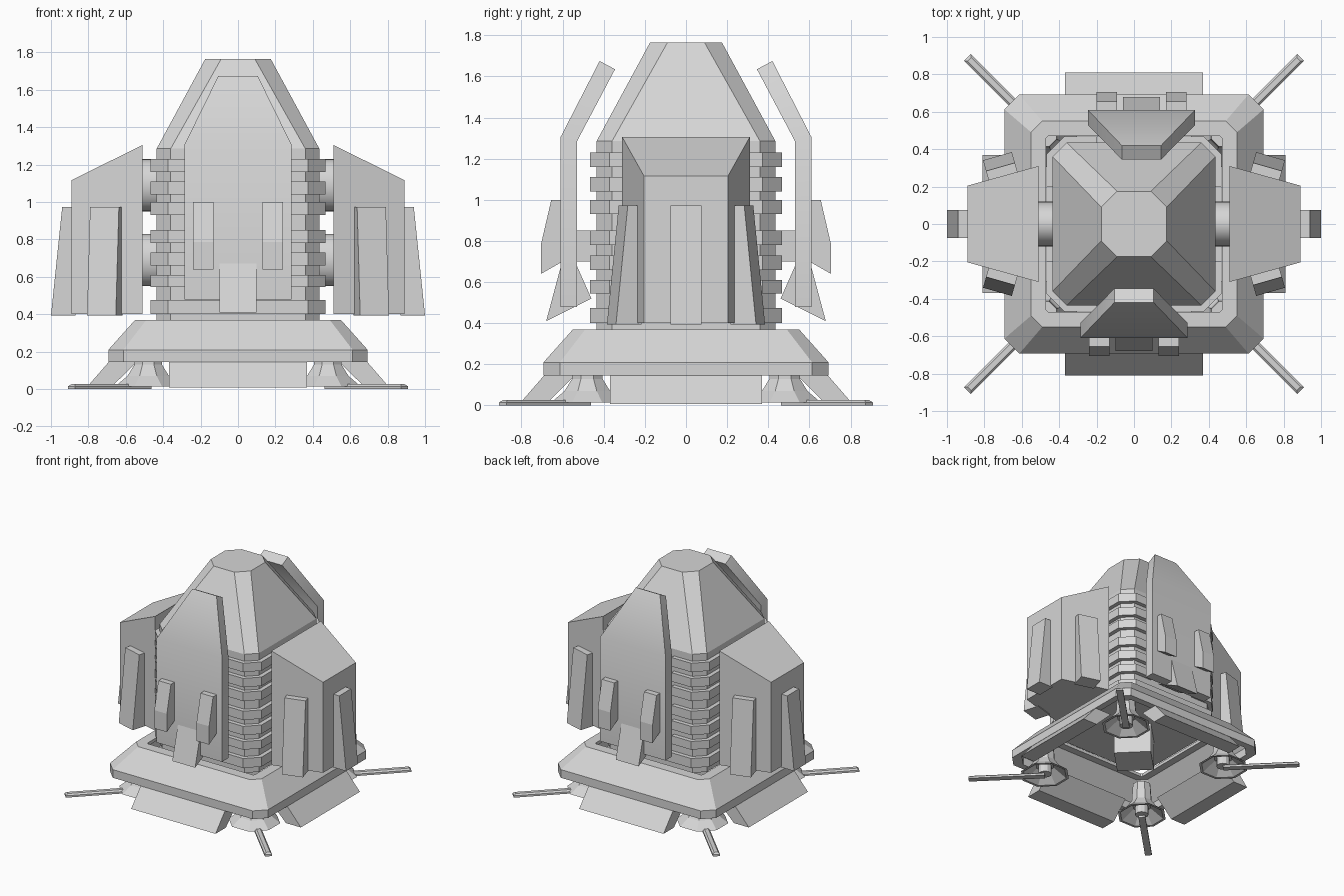
import bpy, bmesh, math
from mathutils import Matrix

if "Cube" in bpy.data.objects:
    bpy.data.objects.remove(bpy.data.objects["Cube"])

grey = bpy.data.materials.new("hull_grey")
grey.diffuse_color = (0.67, 0.67, 0.67, 1)
grey.use_nodes = True
grey.node_tree.nodes["Principled BSDF"].inputs["Base Color"].default_value = grey.diffuse_color


def loft(name, rings, turn=0.0, base=None, smooth=False, closed=False):
    """Skin a list of point rings, cap or join the ends, then turn about z."""
    bm = bmesh.new()
    loops = [[bm.verts.new(p) for p in r] for r in rings]
    n = len(loops[0])
    pairs = list(zip(loops, loops[1:]))
    if closed:
        pairs.append((loops[-1], loops[0]))
    else:
        bm.faces.new(loops[0])
        bm.faces.new(loops[-1])
    for a, b in pairs:
        for i in range(n):
            j = (i + 1) % n
            bm.faces.new((a[i], a[j], b[j], b[i]))
    bmesh.ops.recalc_face_normals(bm, faces=bm.faces[:])
    m = Matrix.Rotation(turn, 4, 'Z')
    bm.transform(m @ base if base else m)
    me = bpy.data.meshes.new(name)
    bm.to_mesh(me)
    bm.free()
    me.materials.append(grey)
    ob = bpy.data.objects.new(name, me)
    bpy.context.collection.objects.link(ob)
    if smooth:
        bpy.context.view_layer.objects.active = ob
        ob.select_set(True)
        bpy.ops.object.shade_smooth_by_angle(angle=math.radians(32))
        ob.select_set(False)
    return ob


def octagon(r, c, z):
    """Square of half width r with corners cut by c."""
    k = r - c
    return [(r, -k, z), (r, k, z), (k, r, z), (-k, r, z),
            (-r, k, z), (-r, -k, z), (-k, -r, z), (k, -r, z)]


def rect(x0, x1, y0, y1, z):
    return [(x0, y0, z), (x1, y0, z), (x1, y1, z), (x0, y1, z)]


def circle(c, r, z, n):
    """Ring centred on the diagonal at (c, c)."""
    return [(c + r * math.cos(math.tau * (i + .5) / n),
             c + r * math.sin(math.tau * (i + .5) / n), z) for i in range(n)]


def side_profile(pts, x0, x1):
    """Extrude a (depth, z) profile across x; depth points to -y."""
    return [[(x, -d, z) for d, z in pts] for x in (x0, x1)]


# Hollow base skirt with sloped shoulders, open round the tower
loft("base_skirt", [octagon(.64, .08, .145), octagon(.693, .08, .145),
                    octagon(.693, .08, .21), octagon(.55, .06, .37),
                    octagon(.47, .01, .37), octagon(.47, .01, .345),
                    octagon(.53, .06, .345), octagon(.64, .08, .21)], closed=True)
loft("belly_block", [rect(-.14, .14, -.14, .14, z) for z in (.10, .36)], math.pi / 4)

# Tower with faceted cap
loft("tower", [octagon(.435, .075, .345), octagon(.435, .075, 1.285),
               octagon(.175, .085, 1.765)])

# Full collar at the foot, then stacked ribs wrapping each tower corner
loft("tower_collar", [octagon(.468, .095, .40), octagon(.468, .095, .475)])
for z0, z1 in ((.545, .61), (.66, .73), (.78, .85),
               (.93, 1.0), (1.04, 1.11), (1.16, 1.23)):
    for i in range(4):
        loft("corner_rib", [[(.468, .2, z), (.468, .373, z), (.373, .468, z),
                             (.2, .468, z), (.2, .2, z)] for z in (z0, z1)],
             i * math.pi / 2)

# Skirt flaps, landing feet and thruster bells, four of each
C = .48
for i in range(4):
    a = i * math.pi / 2
    loft("skirt_flap", side_profile(
        [(.69, .146), (.81, .008), (.68, .008), (.54, .146)], -.37, .37), a)
    loft("thruster_bell", [circle(C, .07, .28, 8), circle(C, .08, .13, 8),
                           circle(C, .12, .07, 8), circle(C, .19, .015, 8),
                           circle(C, .17, .015, 8), circle(C, .07, .09, 8)], a)
    loft("thruster_core", [circle(C, .05, z, 12) for z in (.02, .12)], a)
    loft("landing_foot", [rect(.68, 1.26, -.026, .026, 0),
                          rect(.68, 1.26, -.026, .026, .015),
                          rect(.69, 1.245, -.014, .014, .026)], a + math.pi / 4)


def pad(name, w, turn, base):
    """Wedge pad standing out along +x from a wall, thicker at its foot."""
    loft(name, [rect(-.02, .11, -w, w, .393), rect(-.02, .05, -w, w, .973)], turn, base)


for turn in (0, math.pi):
    # Side pods with sloped roof and tapered plan
    loft("side_pod", [
        [(.51, -.31, .40), (.89, -.205, .40), (.89, .205, .40), (.51, .31, .40)],
        [(.51, -.31, 1.305), (.89, -.205, 1.117), (.89, .205, 1.117), (.51, .31, 1.305)]],
        turn)
    pad("pod_outer_pad", .075, turn, Matrix.Translation((.89, 0, 0)))
    for s in (-1, 1):
        pad("pod_flank_pad", .08, turn, Matrix.Translation((.70, s * .257, 0))
            @ Matrix.Rotation(s * math.radians(74), 4, 'Z'))
    # Round couplings between tower and pod
    for z in (1.09, .69):
        loft("pod_coupling", [[(x, .12 * math.cos(math.tau * i / 32),
                                z + .14 * math.sin(math.tau * i / 32))
                               for i in range(32)] for x in (.40, .53)],
             turn, smooth=True)

    # The rear armour sits slightly off centre
    off = Matrix.Translation((-.04 if turn else 0, 0, 0))

    # Bent armour plate
    stations = ((.287, .61, .48, .53, .48),
                (.287, .61, 1.305, .53, 1.285),
                (.105, .42, 1.675, .345, 1.635))
    loft("armour_plate", [[(-w, -yo, zo), (w, -yo, zo), (w, -yi, zi), (-w, -yi, zi)]
                          for w, yo, zo, yi, zi in stations], turn, off, smooth=True)
    # Plate strut, lower fin and two raised pads
    loft("plate_strut", [rect(-.1, .1, -.55, -.42, z) for z in (.70, .85)], turn, off)
    loft("plate_fin", side_profile(
        [(.605, .69), (.68, .41), (.46, .52), (.54, .70)], -.1, .1), turn, off)
    for s in (-1, 1):
        x = s * .185
        loft("plate_pad", side_profile(
            [(.60, 1.0), (.655, 1.0), (.705, .785), (.705, .64), (.60, .70)],
            x - .055, x + .055), turn, off)
